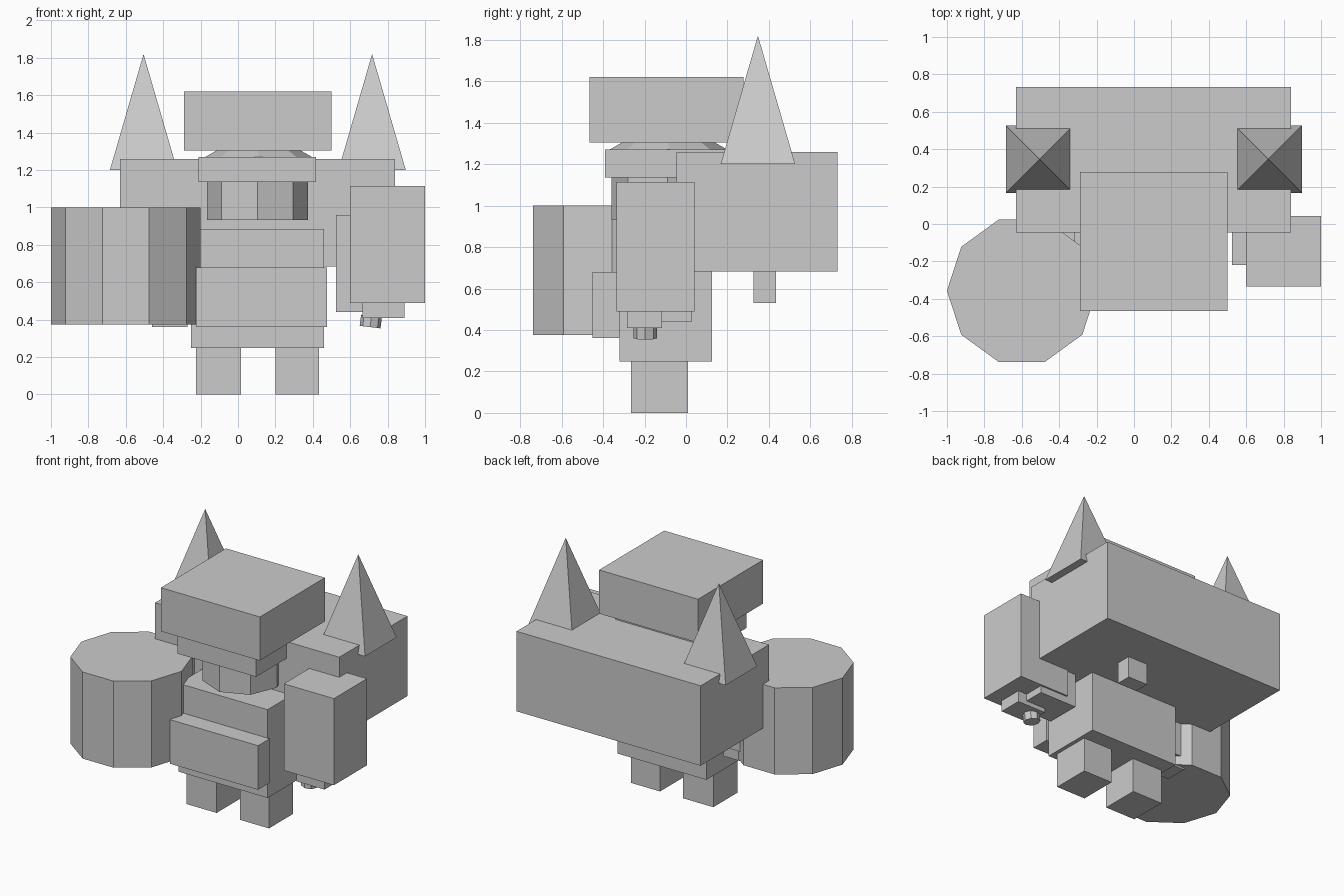
import bpy, bmesh, math
from mathutils import Matrix

if "Cube" in bpy.data.objects:
    bpy.data.objects.remove(bpy.data.objects["Cube"])

grey = bpy.data.materials.new("plain_grey")
grey.diffuse_color = (0.6, 0.6, 0.6, 1)
grey.use_nodes = True
grey.node_tree.nodes["Principled BSDF"].inputs["Base Color"].default_value = grey.diffuse_color


def finish(name, bm):
    me = bpy.data.meshes.new(name)
    bm.to_mesh(me)
    bm.free()
    me.materials.append(grey)
    ob = bpy.data.objects.new(name, me)
    bpy.context.collection.objects.link(ob)
    return ob


def box(name, x, y, z):
    """Box from (min, max) pairs on each axis."""
    bm = bmesh.new()
    size = [b - a for a, b in (x, y, z)]
    mid = [(a + b) / 2 for a, b in (x, y, z)]
    bmesh.ops.create_cube(bm, size=1, matrix=Matrix.Translation(mid) @ Matrix.Diagonal((*size, 1)))
    return finish(name, bm)


def cone(name, x, y, z, r1, r2, sides, turn=0, tilt=0):
    """Flat-sided cylinder, cone or pyramid with a vertex on +x when turn is 0."""
    bm = bmesh.new()
    bmesh.ops.create_cone(bm, cap_ends=True, segments=sides, radius1=r1, radius2=r2, depth=z[1] - z[0])
    # measure the first vertex angle so that orientation is explicit
    v = max(bm.verts, key=lambda p: (round(p.co.x, 5), p.co.y))
    start = math.atan2(v.co.y, v.co.x)
    m = (Matrix.Translation((x, y, (z[0] + z[1]) / 2)) @ Matrix.Rotation(tilt, 4, 'Y')
         @ Matrix.Rotation(turn - start, 4, 'Z'))
    bmesh.ops.transform(bm, matrix=m, verts=bm.verts)
    bmesh.ops.remove_doubles(bm, verts=bm.verts, dist=1e-5)
    return finish(name, bm)


# Head: wide cap, sloped collar, brow slab and octagonal face
box("cap", (-0.29, 0.50), (-0.465, 0.277), (1.305, 1.62))
cone("cap_collar", 0.11, -0.085, (1.27, 1.31), 0.285, 0.215, 8)
box("brow", (-0.21, 0.417), (-0.39, 0.21), (1.137, 1.27))
cone("face", 0.104, -0.09, (0.933, 1.14), 0.27, 0.27, 8)

# Body: torso, front belt and legs
box("torso", (-0.25, 0.46), (-0.32, 0.125), (0.248, 0.885))
box("belt", (-0.225, 0.477), (-0.452, -0.32), (0.362, 0.68))
for name, x in (("left_leg", (-0.225, 0.015)), ("right_leg", (0.20, 0.433))):
    box(name, x, (-0.265, 0.01), (0, 0.25))

# Large pack with peg below and a spike at each end
box("back_pack", (-0.63, 0.84), (-0.045, 0.732), (0.683, 1.26))
box("pack_peg", (0.255, 0.41), (0.325, 0.435), (0.53, 0.69))
for name, x in (("left_spike", -0.505), ("right_spike", 0.717)):
    cone(name, x, 0.347, (1.2, 1.82), 0.18 * math.sqrt(2), 0, 4, turn=math.pi / 4)

# Right arm with guard, hand and grip
box("right_arm", (0.525, 0.82), (-0.22, 0.03), (0.44, 0.96))
box("right_guard", (0.60, 1.0), (-0.335, 0.042), (0.49, 1.115))
box("right_hand", (0.665, 0.89), (-0.285, -0.115), (0.41, 0.50))
cone("right_grip", 0.71, -0.197, (0.36, 0.42), 0.056, 0.056, 8, tilt=0.12)

# Left arm carrying the ten-sided drum
box("left_arm", (-0.52, -0.315), (-0.22, -0.02), (0.44, 0.96))
box("left_hand", (-0.46, -0.27), (-0.20, -0.04), (0.362, 0.45))
cone("drum", -0.6, -0.357, (0.375, 1.0), 0.4, 0.4, 10)
